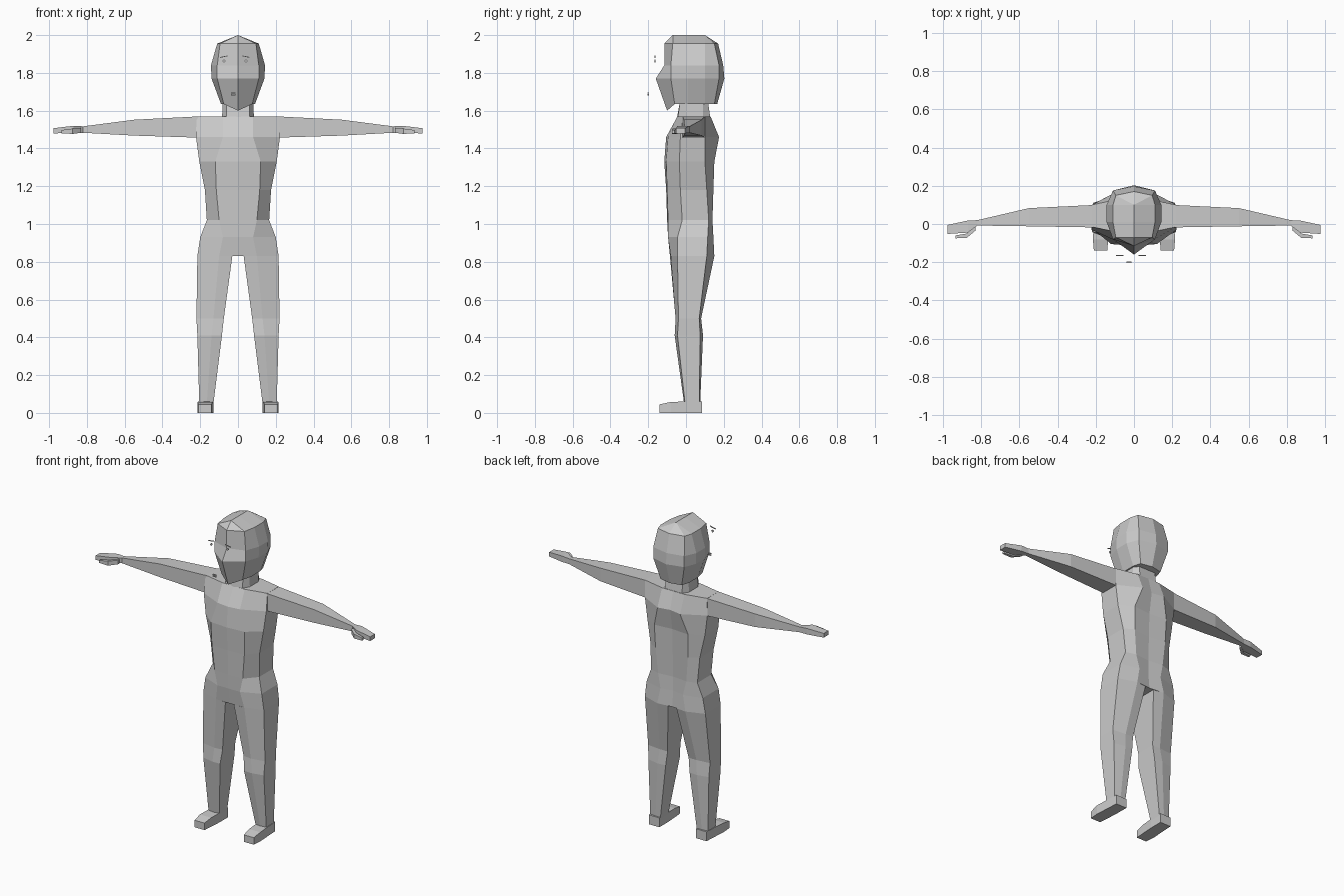
import bpy
import bmesh
from mathutils import Vector

default_cube = bpy.data.objects.get("Cube")
if default_cube:
    bpy.data.objects.remove(default_cube, do_unlink=True)

GREY = (0.6, 0.6, 0.6, 1.0)
grey = bpy.data.materials.new("plain grey")
grey.use_nodes = True
grey.diffuse_color = GREY
grey.node_tree.nodes["Principled BSDF"].inputs["Base Color"].default_value = GREY


def loft(name, rings, cap_end=True):
    """Skin a list of rings that share the same number of points."""
    bm = bmesh.new()
    loops = [[bm.verts.new(point) for point in ring] for ring in rings]
    for lower, upper in zip(loops, loops[1:]):
        count = len(lower)
        for i in range(count):
            j = (i + 1) % count
            bm.faces.new((lower[i], lower[j], upper[j], upper[i]))
    bm.faces.new(loops[0])
    if cap_end:
        bm.faces.new(loops[-1])
    bmesh.ops.remove_doubles(bm, verts=bm.verts[:], dist=0.0005)
    bmesh.ops.recalc_face_normals(bm, faces=bm.faces[:])
    mesh = bpy.data.meshes.new(name)
    bm.to_mesh(mesh)
    bm.free()
    mesh.materials.append(grey)
    obj = bpy.data.objects.new(name, mesh)
    bpy.context.collection.objects.link(obj)
    return obj


def half_ring(row):
    """Six points from the front inner edge round the side to the back."""
    z, inner, middle, outer, front, front_corner, side_front, side_back, back_corner, back = row
    return [
        Vector((inner, front, z)),
        Vector((middle, front_corner, z)),
        Vector((outer, side_front, z)),
        Vector((outer, side_back, z)),
        Vector((middle, back_corner, z)),
        Vector((inner, back, z)),
    ]


def mirrored(points):
    return [Vector((-p.x, p.y, p.z)) for p in points]


def full_ring(row):
    half = half_ring(row)
    return half + mirrored(half[-2:0:-1])


def both_sides(name, rings):
    loft("left_" + name, rings)
    loft("right_" + name, [mirrored(ring) for ring in rings])


def limb_ring(x, front, back, bottom, top):
    """Four-sided section across a limb that runs sideways."""
    return [Vector((x, front, bottom)), Vector((x, back, bottom)),
            Vector((x, back, top)), Vector((x, front, top))]


def foot_ring(y, inner, outer, top):
    return [Vector((inner, y, 0)), Vector((outer, y, 0)),
            Vector((outer, y, top)), Vector((inner, y, top))]


def plate(name, corners, y, depth=0.006):
    """Thin plate with its outline given in x and z."""
    loft(name, [[Vector((x, y + offset, z)) for x, z in corners]
                for offset in (0, depth)])


# Torso from the hips to the shoulder line
torso_rows = [
    (0.83, 0, 0.10, 0.215, -0.085, -0.08, -0.045, 0.11, 0.15, 0.14),
    (0.93, 0, 0.08, 0.20, -0.095, -0.095, -0.045, 0.115, 0.145, 0.13),
    (1.02, 0, 0.10, 0.165, -0.10, -0.095, -0.02, 0.12, 0.14, 0.13),
    (1.18, 0, 0.115, 0.175, -0.105, -0.10, -0.03, 0.11, 0.145, 0.135),
    (1.33, 0, 0.12, 0.205, -0.115, -0.105, -0.035, 0.10, 0.15, 0.14),
    (1.46, 0, 0.08, 0.222, -0.105, -0.095, -0.03, 0.10, 0.175, 0.16),
    (1.57, 0, 0.08, 0.22, -0.045, -0.045, -0.015, 0.10, 0.13, 0.13),
]
loft("torso", [full_ring(row) for row in torso_rows])

# Neck
neck_rows = [
    (1.55, 0, 0.06, 0.085, -0.05, -0.045, 0, 0.09, 0.13, 0.13),
    (1.66, 0, 0.06, 0.08, -0.03, -0.03, 0, 0.09, 0.115, 0.115),
]
loft("neck", [full_ring(row) for row in neck_rows])

# Head, with a lowered chin and a ridge along the crown
head_rows = [
    (1.635, 0, 0.075, 0.09, -0.10, -0.06, 0.01, 0.10, 0.15, 0.165),
    (1.77, 0, 0.11, 0.14, -0.16, -0.08, 0.01, 0.10, 0.175, 0.203),
    (1.84, 0, 0.11, 0.143, -0.115, -0.08, 0.01, 0.10, 0.175, 0.197),
    (1.955, 0, 0.095, 0.11, -0.115, -0.07, 0.01, 0.10, 0.15, 0.17),
    (2.0, 0, 0, 0, -0.07, -0.07, 0.01, 0.10, 0.10, 0.10),
]
head_rings = [full_ring(row) for row in head_rows]
head_rings[0][0].z = 1.6
loft("head", head_rings, cap_end=False)

# Arms running out to the hands
arm_rows = [
    (0.20, -0.018, 0.10, 1.457, 1.57),
    (0.55, -0.012, 0.083, 1.468, 1.552),
    (0.82, -0.008, 0.02, 1.483, 1.517),
    (0.87, -0.045, 0.018, 1.482, 1.52),
    (0.976, -0.052, -0.005, 1.48, 1.507),
]
both_sides("arm", [limb_ring(*row) for row in arm_rows])

# Thumbs
thumb_rows = [
    (0.83, -0.035, -0.01, 1.483, 1.51),
    (0.875, -0.072, -0.05, 1.477, 1.505),
    (0.935, -0.075, -0.06, 1.48, 1.497),
]
both_sides("thumb", [limb_ring(*row) for row in thumb_rows])

# Legs
leg_rows = [
    (0.83, 0.03, 0.10, 0.215, -0.085, -0.08, -0.045, 0.11, 0.15, 0.14),
    (0.50, 0.075, 0.13, 0.22, -0.05, -0.055, -0.04, 0.07, 0.08, 0.08),
    (0.41, 0.085, 0.14, 0.215, -0.06, -0.06, -0.045, 0.075, 0.09, 0.085),
    (0.05, 0.13, 0.165, 0.205, -0.005, -0.01, -0.005, 0.07, 0.075, 0.075),
]
both_sides("leg", [half_ring(row) for row in leg_rows])

# Feet
foot_rows = [
    (-0.14, 0.14, 0.21, 0.045),
    (-0.08, 0.135, 0.215, 0.058),
    (0, 0.13, 0.21, 0.06),
    (0.085, 0.13, 0.205, 0.06),
]
both_sides("foot", [foot_ring(*row) for row in foot_rows])

# Face details floating just ahead of the head
CENTRE = -0.016
for side, sign in (("left", 1), ("right", -1)):
    eye_x = CENTRE + sign * 0.058
    eye_z = 1.863
    size = 0.009
    plate(side + "_eye", [(eye_x - size, eye_z), (eye_x, eye_z - size),
                          (eye_x + size, eye_z), (eye_x, eye_z + size)], -0.168)
    near = eye_x - sign * 0.018
    far = eye_x + sign * 0.02
    plate(side + "_brow", [(near, 1.888), (far, 1.88),
                           (far, 1.884), (near, 1.892)], -0.168)
for lip, z in (("upper", 1.694), ("lower", 1.684)):
    plate(lip + "_lip", [(CENTRE - 0.022, z - 0.003), (CENTRE + 0.002, z - 0.003),
                         (CENTRE + 0.002, z + 0.003), (CENTRE - 0.022, z + 0.003)], -0.203)
